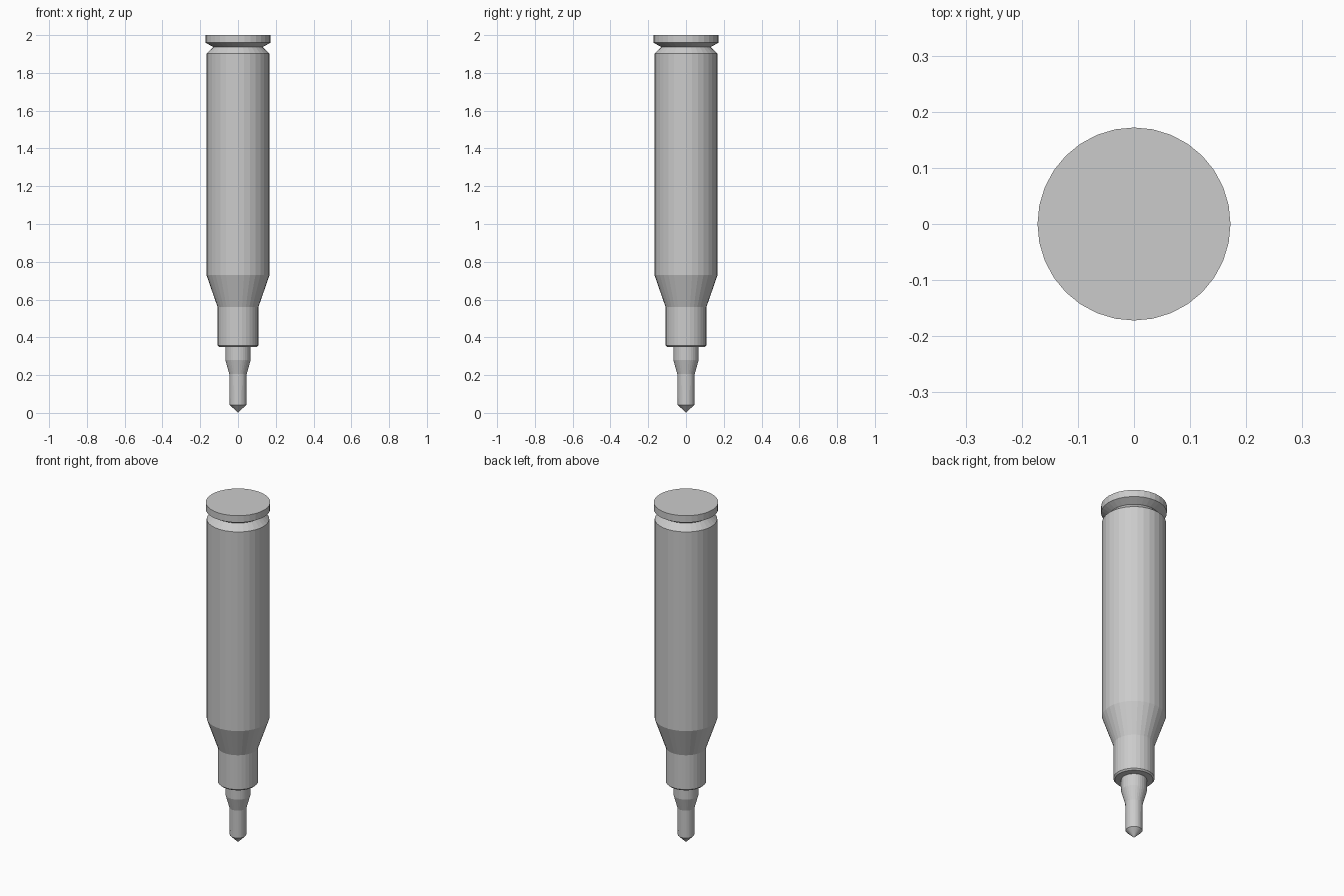
import bpy, bmesh
from math import cos, sin, tau

if "Cube" in bpy.data.objects:
    bpy.data.objects.remove(bpy.data.objects["Cube"])

SIDES = 32


def lathe(name, profile):
    """Revolve (radius, z) points, listed bottom to top, about the z axis."""
    bm = bmesh.new()
    rings = []
    for r, z in profile:
        if r == 0:
            rings.append([bm.verts.new((0, 0, z))] * SIDES)
        else:
            rings.append([bm.verts.new((r * cos(tau * i / SIDES), r * sin(tau * i / SIDES), z))
                          for i in range(SIDES)])
    for low, high in zip(rings, rings[1:]):
        for i in range(SIDES):
            j = (i + 1) % SIDES
            quad = [low[i], low[j], high[j], high[i]]
            bm.faces.new(list(dict.fromkeys(quad)))
    # flat cap on a wide top end
    if profile[-1][0] > 0:
        bm.faces.new(rings[-1])
    bmesh.ops.recalc_face_normals(bm, faces=bm.faces)
    mesh = bpy.data.meshes.new(name)
    bm.to_mesh(mesh)
    bm.free()
    obj = bpy.data.objects.new(name, mesh)
    bpy.context.collection.objects.link(obj)
    return obj


# stepped lower tip with a pointed end
lathe("pointed_tip", [(0, 0), (0.044, 0.043), (0.046, 0.205), (0.067, 0.28), (0.067, 0.348)])

# collar, shoulder, long body, groove and rim
lathe("body", [(0.067, 0.348), (0.1, 0.35), (0.108, 0.358), (0.108, 0.56),
               (0.167, 0.73), (0.167, 1.902), (0.131, 1.937),
               (0.172, 1.96), (0.172, 2.0)])
